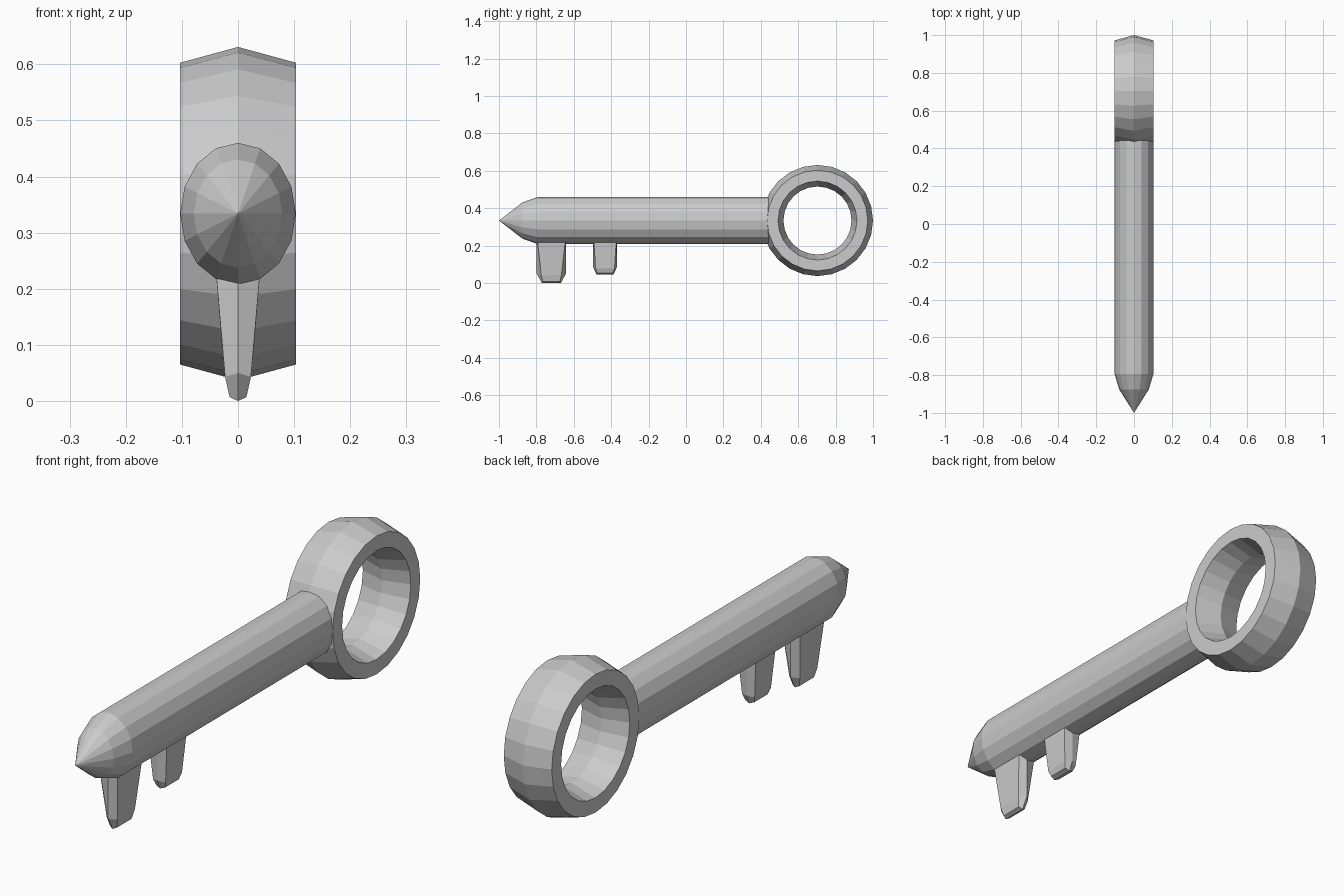
import bpy, bmesh
from math import sin, cos, tau

if "Cube" in bpy.data.objects:
    bpy.data.objects.remove(bpy.data.objects["Cube"])

ZC = 0.334      # height of the key's axis
RING_Y = 0.703


def finish(name, bm):
    bmesh.ops.recalc_face_normals(bm, faces=bm.faces)
    me = bpy.data.meshes.new(name)
    bm.to_mesh(me)
    bm.free()
    ob = bpy.data.objects.new(name, me)
    bpy.context.collection.objects.link(ob)
    return ob


def bridge(bm, a, b):
    n = len(a)
    for i in range(n):
        bm.faces.new((a[i], a[(i + 1) % n], b[(i + 1) % n], b[i]))


# Ring bow: six-point section (x, radius) swept around the x axis
def make_bow():
    bm = bmesh.new()
    section = [(-0.103, 0.211), (-0.103, 0.269), (0, 0.297),
               (0.103, 0.269), (0.103, 0.211), (0, 0.182)]
    n = 24
    loops = []
    for i in range(n):
        a = tau * i / n
        loops.append([bm.verts.new((x, RING_Y + r * cos(a), ZC + r * sin(a)))
                      for x, r in section])
    for i in range(n):
        bridge(bm, loops[i], loops[(i + 1) % n])
    finish("ring_bow", bm)


# Shaft: oval 16-sided bar with a two-step pointed tip
def make_shaft():
    bm = bmesh.new()
    n = 16
    loops = []
    for y, s in [(-0.875, 0.765), (-0.793, 1), (0.442, 1)]:
        loops.append([bm.verts.new((0.103 * s * cos(tau * i / n), y,
                                    ZC + 0.126 * s * sin(tau * i / n)))
                      for i in range(n)])
    for a, b in zip(loops, loops[1:]):
        bridge(bm, a, b)
    tip = bm.verts.new((0, -1, ZC))
    for i in range(n):
        bm.faces.new((tip, loops[0][i], loops[0][(i + 1) % n]))
    bm.faces.new(loops[-1])
    finish("shaft", bm)


# Tooth: tapering hexagonal blade with ridged ends and a chamfered bottom
# levels: (ridge z, side z, ridge half length, flat half length, half width)
def make_tooth(name, yc, levels):
    bm = bmesh.new()
    loops = []
    for zr, zs, ln, fl, w in levels:
        pts = [(0, -ln, zr), (w, -fl, zs), (w, fl, zs),
               (0, ln, zr), (-w, fl, zs), (-w, -fl, zs)]
        loops.append([bm.verts.new((x, yc + y, z)) for x, y, z in pts])
    for a, b in zip(loops, loops[1:]):
        bridge(bm, a, b)
    bm.faces.new(loops[0])
    end = loops[-1]
    bm.faces.new(end[0:4])
    bm.faces.new((end[3], end[4], end[5], end[0]))
    finish(name, bm)


make_bow()
make_shaft()
make_tooth("long_tooth", -0.72, [(0.25, 0.25, 0.078, 0.077, 0.041),
                                 (0.05, 0.043, 0.078, 0.054, 0.023),
                                 (0.0, 0.007, 0.051, 0.045, 0.015)])
make_tooth("short_tooth", -0.433, [(0.25, 0.25, 0.063, 0.062, 0.041),
                                   (0.083, 0.077, 0.063, 0.05, 0.027),
                                   (0.046, 0.053, 0.046, 0.042, 0.019)])
